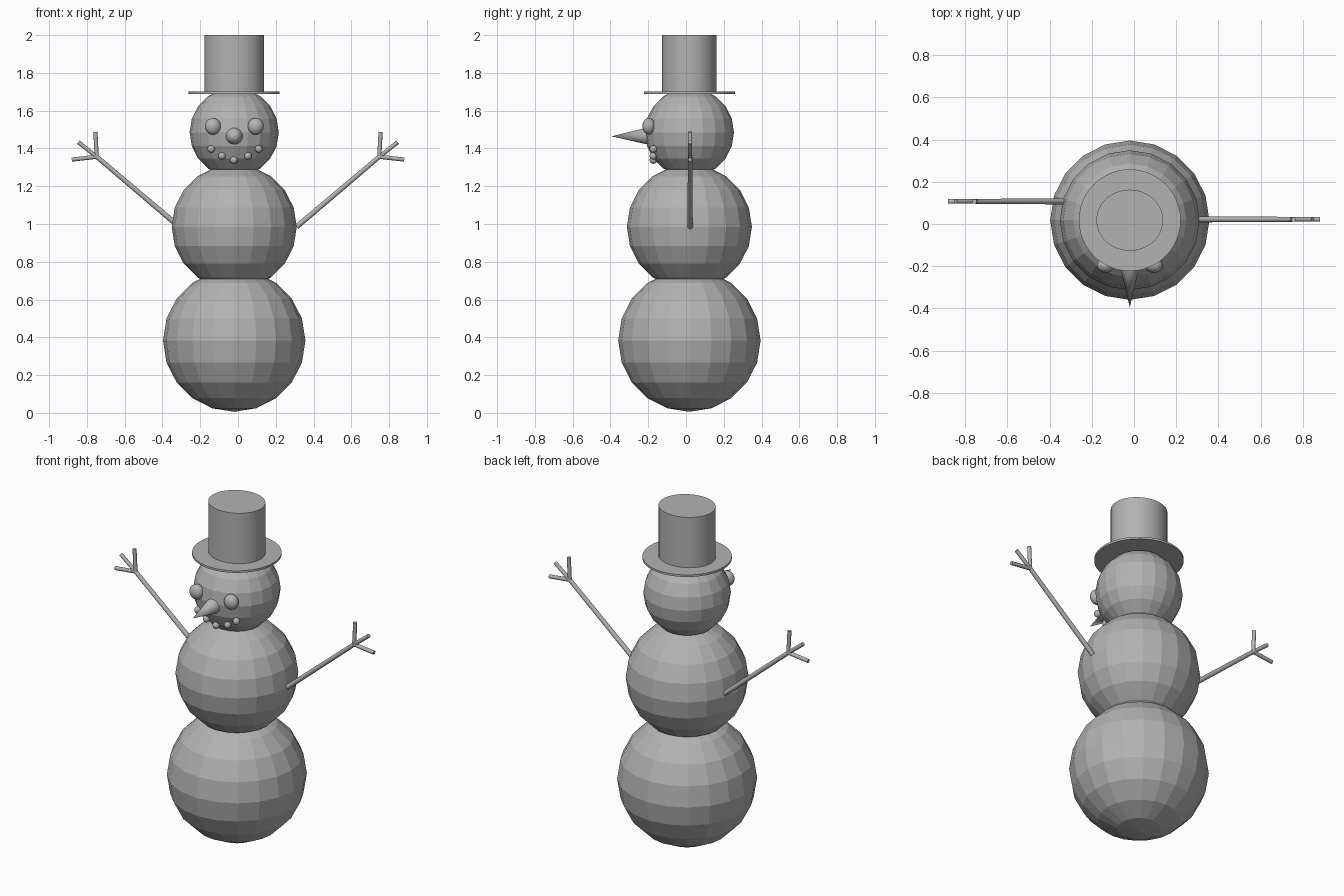
import bpy, math
from mathutils import Vector

if "Cube" in bpy.data.objects:
    bpy.data.objects.remove(bpy.data.objects["Cube"])

grey = bpy.data.materials.new("plain_grey")
grey.diffuse_color = (0.45, 0.45, 0.45, 1)
grey.use_nodes = True
grey.node_tree.nodes["Principled BSDF"].inputs["Base Color"].default_value = grey.diffuse_color

CX, CY = -0.02, 0.018  # axis of the body


def finish(name, smooth=False):
    ob = bpy.context.object
    ob.name = name
    ob.data.materials.append(grey)
    if smooth:
        bpy.ops.object.shade_smooth_by_angle(angle=math.radians(40))
    return ob


def ball(name, loc, scale, segs=20, rings=10, smooth=False):
    bpy.ops.mesh.primitive_uv_sphere_add(segments=segs, ring_count=rings, radius=1, location=loc)
    bpy.context.object.scale = scale
    bpy.ops.object.transform_apply(location=False, rotation=False, scale=True)
    return finish(name, smooth)


def rod(name, a, b, r1, r2, sides=12):
    a, b = Vector(a), Vector(b)
    d = b - a
    bpy.ops.mesh.primitive_cone_add(vertices=sides, radius1=r1, radius2=r2,
                                    depth=d.length, location=(a + b) / 2)
    bpy.context.object.rotation_euler = d.to_track_quat('Z', 'Y').to_euler()
    return finish(name, True)


# Three faceted snowballs
for name, z, r in (("lower_body", 0.383, 0.377), ("middle_body", 0.985, 0.331),
                   ("head", 1.485, 0.236)):
    ball(name, (CX, CY, z), (r, r, r))

# Hat: thin round brim and slightly oval crown
rod("hat_brim", (CX, CY, 1.689), (CX, CY, 1.701), 0.241, 0.241, 48)
crown = rod("hat_crown", (CX, CY, 1.70), (CX, CY, 2.0), 0.158, 0.158, 48)
crown.scale.y = 0.915

# Face: nose, eyes and mouth pebbles
rod("nose", (CX, -0.19, 1.466), (CX, -0.395, 1.464), 0.048, 0.0, 24)
for side, x in (("left", -0.133), ("right", 0.094)):
    ball(side + "_eye", (x, -0.197, 1.517), (0.042, 0.034, 0.044), 24, 12, True)
for i, (x, z) in enumerate(((-0.142, 1.397), (-0.085, 1.36), (-0.022, 1.338),
                            (0.053, 1.36), (0.11, 1.397))):
    ball(f"mouth_pebble_{i + 1}", (x, -0.173, z), (0.02, 0.02, 0.02), 12, 8, True)

# Twig arms with three fingers each
for side, s, y in (("left", -1, 0.107), ("right", 1, 0.022)):
    wrist = (s * 0.748, y, 1.356)
    rod(side + "_arm", (s * 0.31, y, 0.985), wrist, 0.014, 0.012)
    for i, (x, z) in enumerate(((0.755, 1.488), (0.845, 1.433), (0.88, 1.341))):
        rod(f"{side}_finger_{i + 1}", wrist, (s * x, y, z), 0.011, 0.011)
